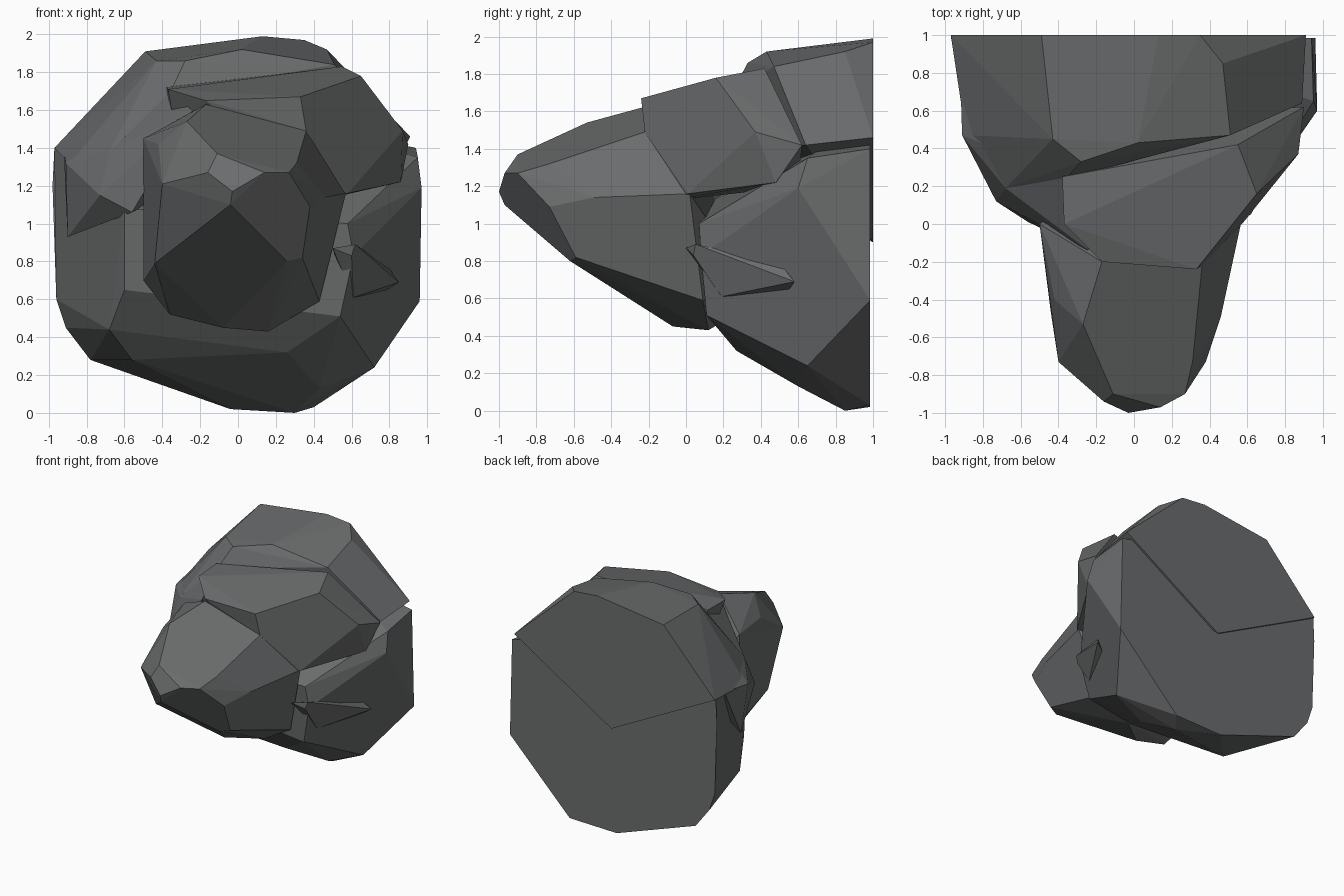
import bpy, bmesh, math

stone = bpy.data.materials.new("dark grey stone")
stone.diffuse_color = (0.145, 0.15, 0.152, 1)


def chunk(name, *corners):
    """One faceted rock: the convex hull of a few corner points."""
    bm = bmesh.new()
    for c in corners:
        bm.verts.new(c)
    hull = bmesh.ops.convex_hull(bm, input=bm.verts)
    inside = [g for g in hull["geom_interior"] if isinstance(g, bmesh.types.BMVert)]
    bmesh.ops.delete(bm, geom=inside, context='VERTS')
    # merge nearly coplanar triangles into broad facets
    bmesh.ops.dissolve_limit(bm, angle_limit=math.radians(4),
                             verts=bm.verts, edges=bm.edges)
    bmesh.ops.recalc_face_normals(bm, faces=bm.faces)
    me = bpy.data.meshes.new(name)
    bm.to_mesh(me)
    bm.free()
    me.materials.append(stone)
    ob = bpy.data.objects.new(name, me)
    bpy.context.collection.objects.link(ob)
    return ob


# large lower boulder with the flat back
chunk("base_boulder",
      (-.97, .985, 1.4), (-.98, .985, 1.2), (-.96, .985, .6), (-.91, .985, .45),
      (-.78, .985, .28), (-.55, .985, .19), (-.04, .985, .02), (.30, .85, 0),
      (.40, .985, .03), (.72, .65, .24), (.96, .985, .59), (.54, .11, .51),
      (.61, .08, .83), (.58, .07, 1.0), (.97, .60, 1.19), (.95, .65, 1.35),
      (.94, .985, 1.4), (.26, .27, .32), (.43, .60, .13), (-.68, .25, .44),
      (-.56, .40, .28), (-.60, .08, .65), (-.60, .05, 1.08), (0, .985, 1.6))

# tapering rock that points forward
chunk("front_spur",
      (-.04, -.97, 1.10), (-.03, -1, 1.17), (.14, -.97, 1.27), (.27, -.90, 1.27),
      (.38, -.73, 1.09), (.26, -.62, .80), (.34, -.59, .82), (.43, .09, .59),
      (.16, .12, .43), (-.08, -.07, .45), (-.36, -.07, .52), (-.44, -.47, .79),
      (-.40, -.73, 1.21), (-.16, -.94, 1.27), (-.11, -.90, 1.37),
      (-.27, -.53, 1.54), (-.42, -.40, 1.42), (.31, -.73, 1.32),
      (.36, -.22, 1.49), (-.50, 0, 1.45), (-.50, 0, .70), (.46, -.49, 1.14),
      (.57, .02, 1.16), (-.17, -.20, 1.63), (0, .40, .6))

# slab overhanging the spur on the upper right
chunk("upper_right_slab",
      (-.37, 0, 1.71), (-.17, -.20, 1.65), (.33, -.24, 1.67), (.36, -.22, 1.49),
      (.55, .42, 1.83), (.65, .16, 1.78), (.87, .37, 1.49), (.90, .62, 1.42),
      (.86, .48, 1.22), (.58, .01, 1.16), (.42, -.10, 1.12), (-.38, .25, 1.72),
      (.45, .60, 1.20), (-.30, .20, 1.3))

# cap rock along the top back
chunk("top_cap",
      (.13, 1, 1.99), (.35, 1, 1.97), (.47, .85, 1.92), (-.49, 1, 1.91),
      (-.97, 1, 1.40), (-.43, .45, 1.86), (-.28, .33, 1.86), (.02, .43, 1.92),
      (.51, .47, 1.84), (-.36, .24, 1.69), (-.68, .19, 1.38), (-.92, .83, 1.40),
      (-.89, .47, 1.32), (.91, 1, 1.46), (.89, .64, 1.42), (.50, .50, 1.5),
      (0, 1, .90))

# wedge on the left shoulder
chunk("left_shoulder",
      (-.24, -.14, 1.60), (-.37, .25, 1.69), (-.68, .19, 1.38), (-.73, .12, 1.15),
      (-.91, .47, 1.32), (-.90, .55, .93), (-.56, .01, 1.06), (-.92, .80, 1.38),
      (-.30, .40, 1.2))

# small shards poking out of either side
chunk("right_shard",
      (.62, .05, .89), (.50, 0, .87), (.60, .04, .83), (.61, .19, .61),
      (.75, .54, .63), (.85, .58, .69), (.78, .50, .79), (.62, .13, .83),
      (.55, .40, .70))
chunk("left_shard",
      (-.84, .78, 1.47), (-.70, .74, 1.60), (-.72, .57, 1.50), (-.83, .60, 1.36),
      (-.84, .68, 1.40), (-.60, .70, 1.40))
